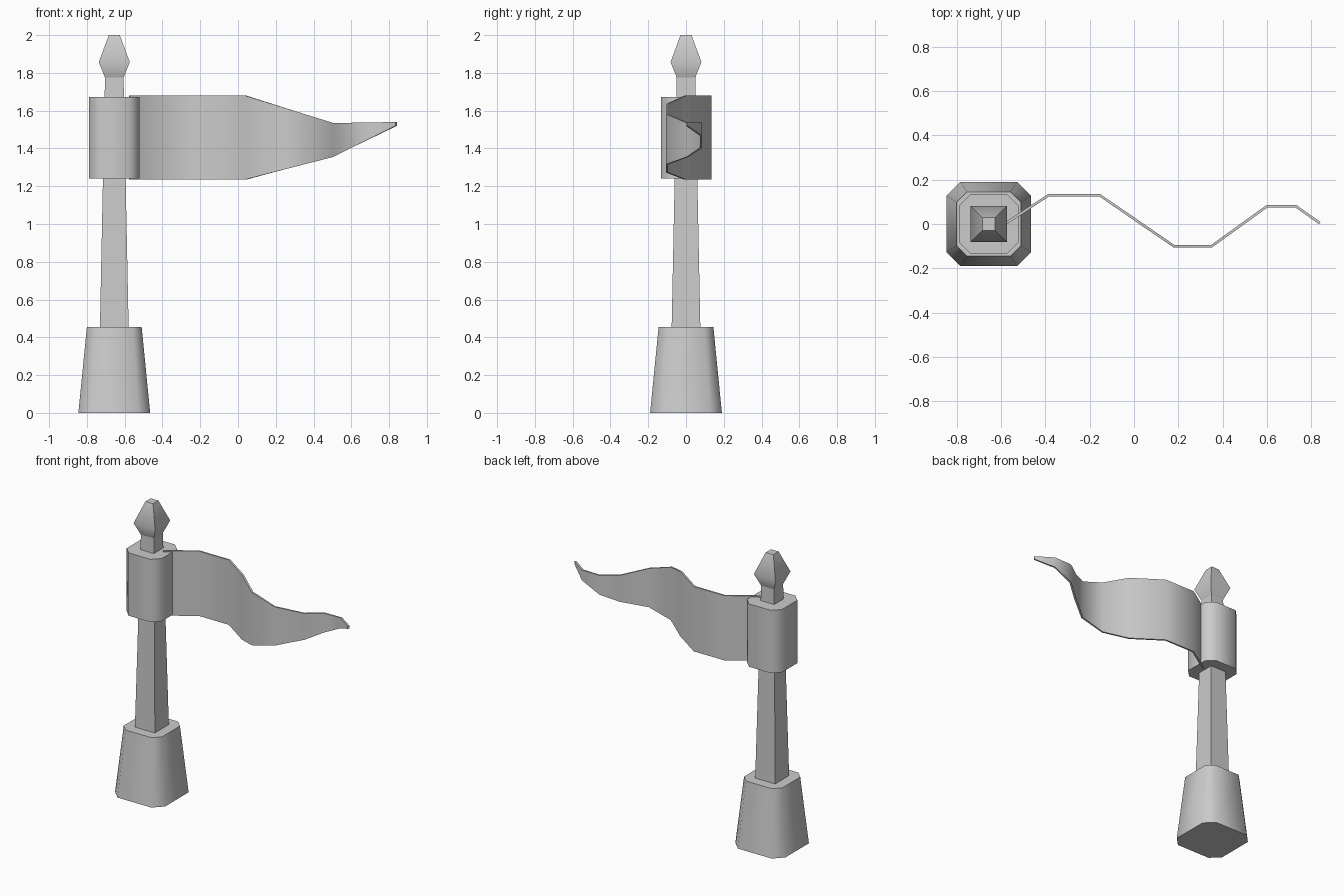
import bpy, bmesh, math
from mathutils import Vector

if "Cube" in bpy.data.objects:
    bpy.data.objects.remove(bpy.data.objects["Cube"])

POLE_X = -0.655

grey = bpy.data.materials.new("plain grey")
grey.diffuse_color = (0.6, 0.6, 0.6, 1)
grey.use_nodes = True
grey.node_tree.nodes["Principled BSDF"].inputs["Base Color"].default_value = grey.diffuse_color


def loft(name, rings, angle=50):
    """Skin a closed solid through equal-length rings of points."""
    bm = bmesh.new()
    rows = [[bm.verts.new(p) for p in ring] for ring in rings]
    n = len(rows[0])
    for a, b in zip(rows, rows[1:]):
        for i in range(n):
            j = (i + 1) % n
            bm.faces.new((a[i], a[j], b[j], b[i]))
    bm.faces.new(rows[0][::-1])
    bm.faces.new(rows[-1])
    bmesh.ops.recalc_face_normals(bm, faces=bm.faces)
    mesh = bpy.data.meshes.new(name)
    bm.to_mesh(mesh)
    bm.free()
    mesh.materials.append(grey)
    mesh.shade_smooth()
    mesh.set_sharp_from_angle(angle=math.radians(angle))
    obj = bpy.data.objects.new(name, mesh)
    bpy.context.collection.objects.link(obj)
    return obj


def square(r, z, cut=0.0):
    """Square ring around the pole axis, with optional cut corners."""
    pts = []
    for sx, sy in ((1, 1), (-1, 1), (-1, -1), (1, -1)):
        if cut:
            pair = [(sx * r, sy * (r - cut)), (sx * (r - cut), sy * r)]
            pts += pair if sx * sy > 0 else pair[::-1]
        else:
            pts.append((sx * r, sy * r))
    return [(POLE_X + x, y, z) for x, y in pts]


# Base, tapered pole, collar and finial
loft("base", [square(0.19, 0, 0.062), square(0.145, 0.455, 0.047)])
loft("pole", [square(0.076, 0.45), square(0.049, 1.78)])
loft("collar", [square(0.133, 1.24, 0.05), square(0.133, 1.672, 0.05)])
loft("finial", [square(0.049, 1.775), square(0.082, 1.857), square(0.029, 2.0)])

# Waving banner: x, y, bottom z, top z along its length
stations = [
    (-0.575, 0.005, 1.235, 1.68), (-0.385, 0.13, 1.235, 1.68),
    (-0.155, 0.13, 1.235, 1.68), (0.04, -0.004, 1.235, 1.68),
    (0.18, -0.1, 1.272, 1.636), (0.35, -0.1, 1.316, 1.582),
    (0.5, 0.008, 1.355, 1.535), (0.6, 0.08, 1.404, 1.536),
    (0.73, 0.08, 1.467, 1.538), (0.838, 0.004, 1.52, 1.54),
]
rings = []
for i, (x, y, low, high) in enumerate(stations):
    before = Vector(stations[max(i - 1, 0)][:2])
    after = Vector(stations[min(i + 1, len(stations) - 1)][:2])
    d = (after - before).normalized() * 0.006
    nx, ny = -d.y, d.x
    rings.append([(x - nx, y - ny, low), (x + nx, y + ny, low),
                  (x + nx, y + ny, high), (x - nx, y - ny, high)])
loft("banner", rings)
